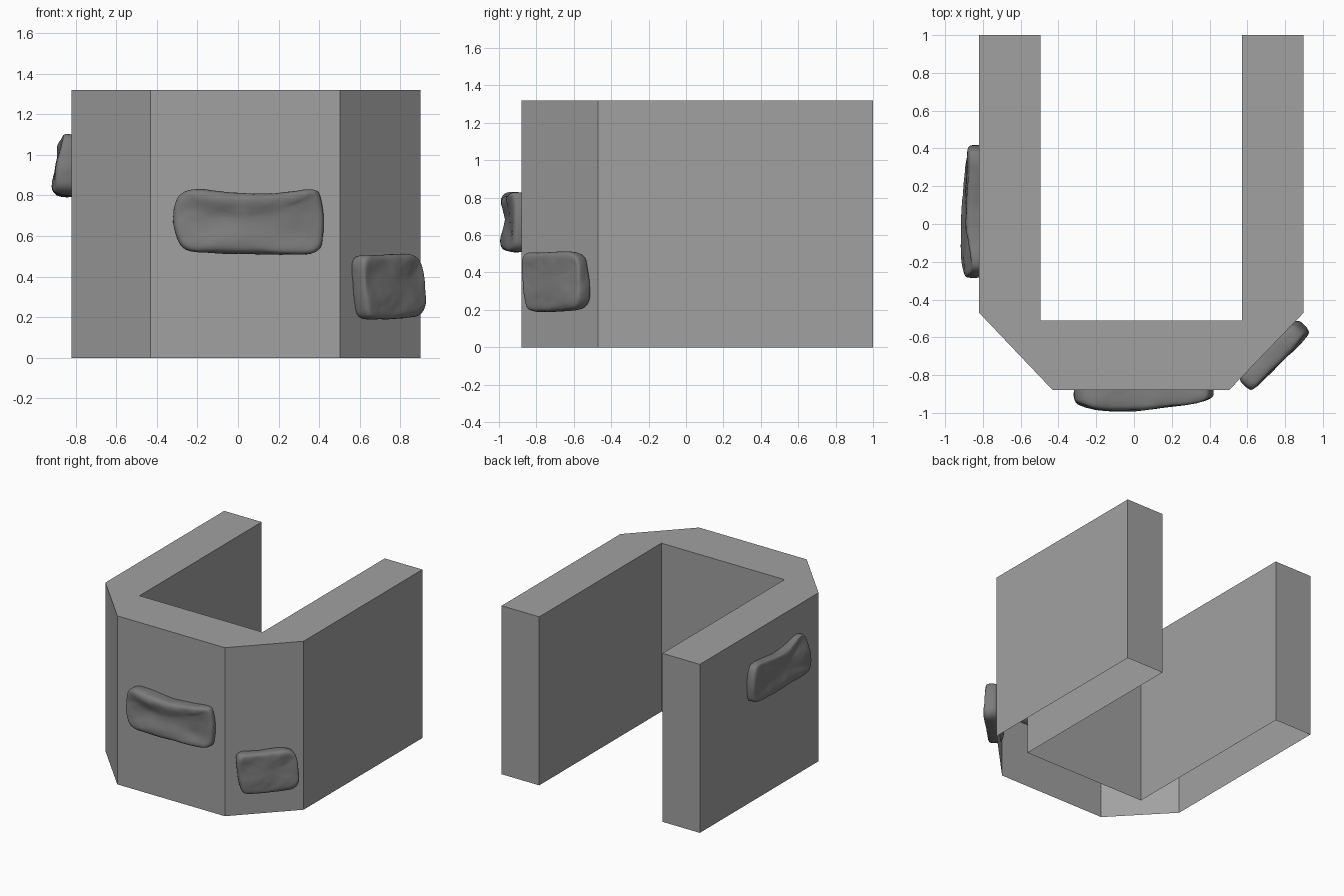
import bpy, bmesh, math, random
from mathutils import Vector

if "Cube" in bpy.data.objects:
    bpy.data.objects.remove(bpy.data.objects["Cube"])


def grey(name, value):
    mat = bpy.data.materials.new(name)
    mat.diffuse_color = (value, value, value, 1)
    mat.use_nodes = True
    mat.node_tree.nodes["Principled BSDF"].inputs["Base Color"].default_value = mat.diffuse_color
    return mat


wall_grey = grey("wall_grey", 0.355)
stone_grey = grey("stone_grey", 0.2)


def make_object(name, bm, mat):
    bmesh.ops.recalc_face_normals(bm, faces=bm.faces)
    mesh = bpy.data.meshes.new(name)
    bm.to_mesh(mesh)
    bm.free()
    mesh.materials.append(mat)
    obj = bpy.data.objects.new(name, mesh)
    bpy.context.collection.objects.link(obj)
    return obj


# U-shaped wall with two chamfered front corners, hollow and open underneath
plan = [(-0.82, 1), (-0.82, -0.47), (-0.43, -0.88), (0.503, -0.88), (0.898, -0.47),
        (0.898, 1), (0.572, 1), (0.572, -0.512), (-0.495, -0.512), (-0.495, 1)]
bm = bmesh.new()
low = [bm.verts.new((x, y, 0)) for x, y in plan]
high = [bm.verts.new((x, y, 1.32)) for x, y in plan]
for i in range(len(plan)):
    j = (i + 1) % len(plan)
    bm.faces.new((low[i], low[j], high[j], high[i]))
bm.faces.new(high)
make_object("wall", bm, wall_grey)

dents = bpy.data.textures.new("stone_dents", "CLOUDS")
dents.noise_scale = 0.16


# Embedded stone: outline of (across, up, depth) lofted outwards from the wall face
def stone(name, outline, location, angle, seed):
    rng = random.Random(seed)
    half_w = max(abs(p[0]) for p in outline)
    half_h = max(abs(p[1]) for p in outline)
    bm = bmesh.new()
    rings = []
    # each ring: inset, share of depth, fixed offset, jitter
    for inset, share, offset, jitter in ((0.01, 0, -0.06, 0), (0, 0.15, 0, 0), (0, 0.75, 0, 0.004),
                                         (0.014, 1.02, 0, 0.004), (0.07, 1.08, 0, 0.014)):
        ring = []
        for u, v, d in outline:
            depth = d * share + offset + rng.uniform(-jitter, jitter)
            ring.append(bm.verts.new((u * (1 - inset / half_w), -depth, v * (1 - inset / half_h))))
        rings.append(ring)
    n = len(outline)
    for a, b in zip(rings, rings[1:]):
        for i in range(n):
            j = (i + 1) % n
            bm.faces.new((a[i], a[j], b[j], b[i]))
    bm.faces.new(rings[0])
    bm.faces.new(rings[-1])
    obj = make_object(name, bm, stone_grey)
    obj.location = Vector(location)
    obj.rotation_euler.z = math.radians(angle)
    sub = obj.modifiers.new("smooth", "SUBSURF")
    sub.levels = sub.render_levels = 3
    disp = obj.modifiers.new("dents", "DISPLACE")
    disp.texture = dents
    disp.texture_coords = "GLOBAL"
    disp.strength = 0.018
    for p in obj.data.polygons:
        p.use_smooth = True


# Long stone on the front face
stone("front_stone",
      [(-0.36, 0.12, 0.07), (-0.29, 0.165, 0.09), (-0.20, 0.155, 0.10), (0.0, 0.135, 0.105),
       (0.2, 0.145, 0.085), (0.33, 0.165, 0.07), (0.37, 0.15, 0.04), (0.385, -0.14, 0.04),
       (0.30, -0.165, 0.075), (0.05, -0.16, 0.10), (-0.2, -0.15, 0.11), (-0.33, -0.15, 0.09),
       (-0.37, 0.0, 0.07)],
      (0.045, -0.88, 0.67), 0, 1)

# Long stone on the left face
stone("left_stone",
      [(-0.345, 0.11, 0.06), (-0.29, 0.15, 0.055), (-0.1, 0.12, 0.065), (0.08, 0.115, 0.07),
       (0.22, 0.155, 0.05), (0.32, 0.165, 0.04), (0.35, 0.05, 0.075), (0.365, -0.1, 0.08),
       (0.30, -0.15, 0.09), (0.05, -0.14, 0.09), (-0.15, -0.15, 0.08), (-0.31, -0.165, 0.07),
       (-0.355, -0.12, 0.06)],
      (-0.82, 0.07, 0.945), -90, 5)

# Short stone on the right chamfer
stone("corner_stone",
      [(-0.265, 0.155, 0.07), (-0.19, 0.155, 0.07), (-0.06, 0.155, 0.07), (0.09, 0.165, 0.065),
       (0.165, 0.14, 0.06), (0.185, 0.03, 0.07), (0.20, -0.1, 0.07), (0.14, -0.16, 0.07),
       (-0.05, -0.16, 0.07), (-0.21, -0.165, 0.075), (-0.235, -0.14, 0.075), (-0.265, 0.04, 0.07)],
      (0.755, -0.655, 0.35), 45, 9)
